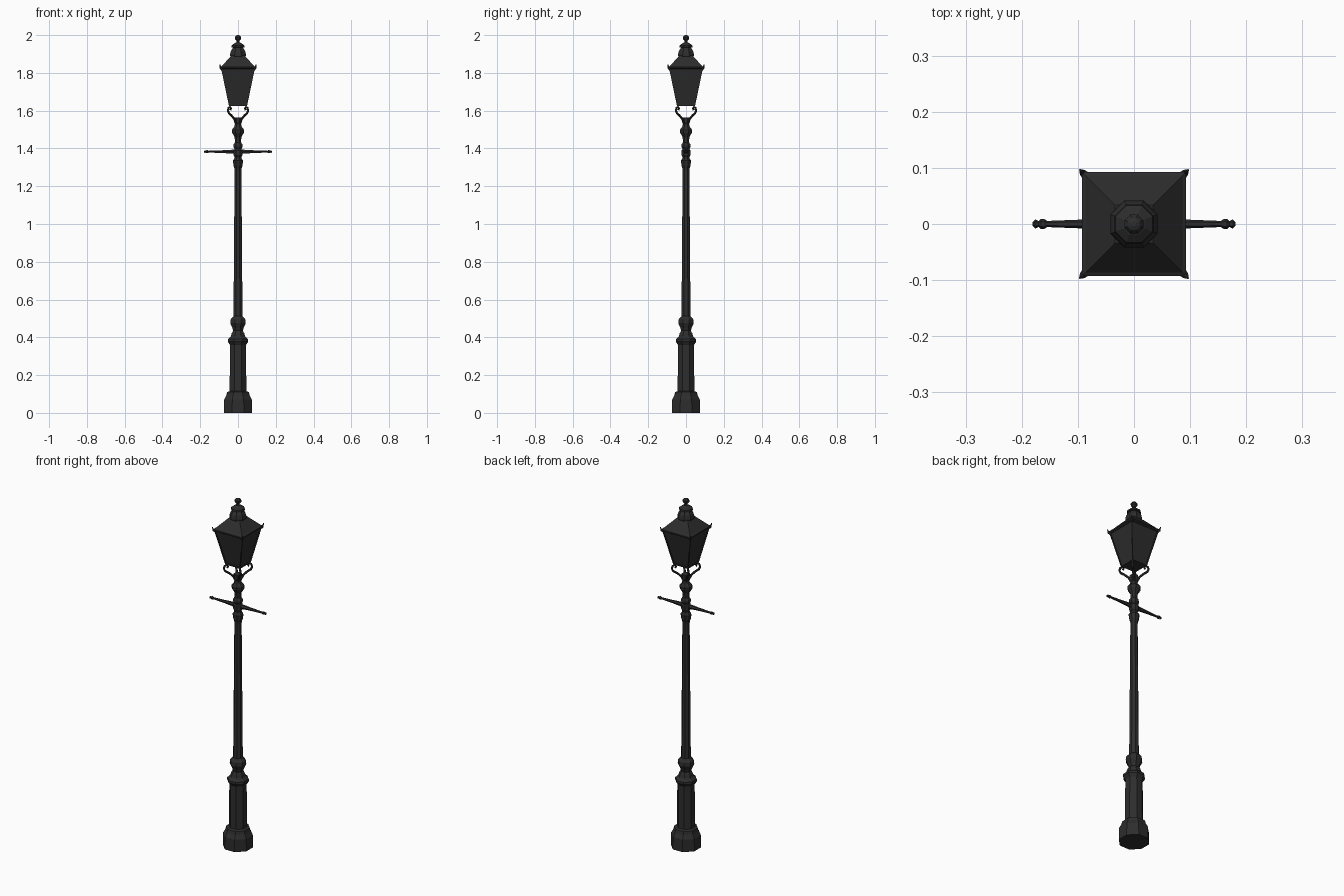
import bpy, bmesh, math
from mathutils import Matrix, Vector

if "Cube" in bpy.data.objects:
    bpy.data.objects.remove(bpy.data.objects["Cube"])

iron = bpy.data.materials.new("black_iron")
iron.diffuse_color = (0.026, 0.026, 0.026, 1)
iron.use_nodes = True
iron.node_tree.nodes["Principled BSDF"].inputs["Base Color"].default_value = iron.diffuse_color


def finish(bm, name):
    bmesh.ops.remove_doubles(bm, verts=bm.verts, dist=1e-5)
    bmesh.ops.recalc_face_normals(bm, faces=bm.faces)
    me = bpy.data.meshes.new(name)
    bm.to_mesh(me)
    bm.free()
    me.materials.append(iron)
    ob = bpy.data.objects.new(name, me)
    bpy.context.collection.objects.link(ob)
    return ob


def stack(name, profile, sides=8, matrix=Matrix()):
    """Faceted column: (radius to flat, height) rings, capped at both ends."""
    bm = bmesh.new()
    k = 1 / math.cos(math.pi / sides)
    rings = []
    for r, z in profile:
        rings.append([bm.verts.new(matrix @ Vector((
            r * k * math.cos((i + .5) * math.tau / sides),
            r * k * math.sin((i + .5) * math.tau / sides), z)))
            for i in range(sides)])
    for a, b in zip(rings, rings[1:]):
        for i in range(sides):
            j = (i + 1) % sides
            bm.faces.new((a[i], a[j], b[j], b[i]))
    bm.faces.new(rings[0][::-1])
    bm.faces.new(rings[-1])
    return finish(bm, name)


def rod(name, points, radii, sides=6):
    """Tapered tube through points that lie in one vertical plane."""
    bm = bmesh.new()
    pts = [Vector(p) for p in points]
    side = (pts[-1] - pts[0]).cross(Vector((0, 0, 1)))
    side = Vector((-pts[-1].y, pts[-1].x, 0)).normalized()
    rings = []
    for i, p in enumerate(pts):
        t = (pts[min(i + 1, len(pts) - 1)] - pts[max(i - 1, 0)]).normalized()
        up = t.cross(side)
        rings.append([bm.verts.new(p + radii[i] * (
            side * math.cos(a * math.tau / sides) + up * math.sin(a * math.tau / sides)))
            for a in range(sides)])
    for a, b in zip(rings, rings[1:]):
        for i in range(sides):
            j = (i + 1) % sides
            bm.faces.new((a[i], a[j], b[j], b[i]))
    bm.faces.new(rings[0])
    bm.faces.new(rings[-1])
    return finish(bm, name)


# Pedestal base
stack("pedestal", [(.075, 0), (.073, .07), (.062, .092), (.058, .11), (.044, .115),
                   (.043, .36), (.047, .366), (.054, .378), (.053, .39), (.038, .405),
                   (.034, .42), (.026, .435), (.03, .45), (.041, .475), (.039, .495),
                   (.028, .508), (.024, .512)])
# Tapered shaft with upper mouldings
stack("shaft", [(.024, .50), (.018, 1.28), (.019, 1.295), (.024, 1.31), (.027, 1.335),
                (.02, 1.345), (.018, 1.355), (.024, 1.365), (.024, 1.39), (.018, 1.397),
                (.025, 1.41), (.024, 1.42), (.016, 1.432), (.018, 1.46), (.032, 1.485),
                (.033, 1.498), (.02, 1.515), (.016, 1.53), (.021, 1.54), (.021, 1.565)])

# Ladder bar with end knobs
for s, label in ((-1, "left"), (1, "right")):
    rod("ladder_bar_" + label,
        [(s * x, 0, 1.383) for x in (.01, .03, .09, .155, .16, .166, .17, .176, .181)],
        [.013, .012, .008, .0055, .009, .009, .0055, .008, .003])

# Scroll brackets under the lantern corners
scroll = [(.01, 1.53), (.02, 1.557), (.035, 1.575), (.048, 1.586), (.053, 1.6),
          (.05, 1.615), (.042, 1.62), (.037, 1.612), (.04, 1.604)]
for n in range(4):
    sx, sy = ((1, 1), (-1, 1), (-1, -1), (1, -1))[n]
    rod(f"scroll_bracket_{n + 1}", [(c * sx, c * sy, z) for c, z in scroll],
        [.006] * 6 + [.005] * 3)
    # Curled horns on the lantern rim and corner bars of the frame
    rod(f"rim_horn_{n + 1}",
        [(c * sx, c * sy, z) for c, z in ((.084, 1.82), (.092, 1.826), (.096, 1.845))],
        [.008, .006, .002])
    rod(f"lantern_corner_bar_{n + 1}",
        [(c * sx, c * sy, z) for c, z in ((.045, 1.625), (.086, 1.822))], [.004, .004], 4)

# Lantern body, rim and roof (square)
stack("lantern_body", [(.047, 1.624), (.048, 1.632), (.044, 1.633), (.084, 1.822)], 4)
stack("lantern_roof", [(.086, 1.82), (.093, 1.825), (.093, 1.832), (.086, 1.836),
                       (.034, 1.892)], 4)

# Chimney vent and finial
stack("chimney_vent", [(.036, 1.88), (.042, 1.89), (.042, 1.898), (.038, 1.915), (.03, 1.928),
                       (.027, 1.934), (.035, 1.936), (.033, 1.946), (.02, 1.956),
                       (.009, 1.962), (.008, 1.97), (.016, 1.979), (.017, 1.988),
                       (.011, 1.997), (.004, 2.0)])
